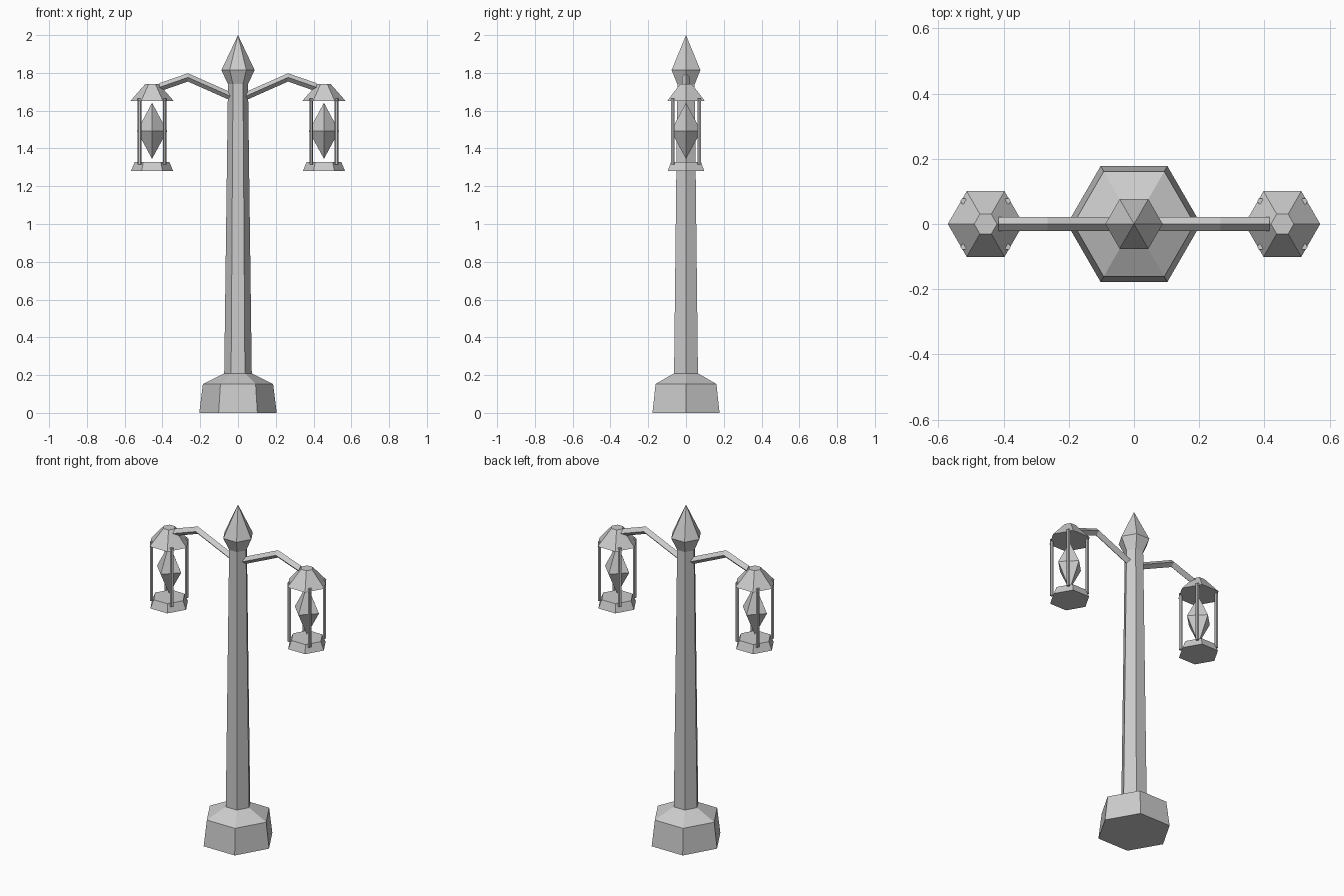
import bpy
import bmesh
from math import cos, sin, tau

cube = bpy.data.objects.get("Cube")
if cube:
    bpy.data.objects.remove(cube, do_unlink=True)

grey = bpy.data.materials.new("light_grey_stone")
grey.use_nodes = True
COLOUR = (0.6, 0.6, 0.6, 1)
grey.diffuse_color = COLOUR
grey.node_tree.nodes["Principled BSDF"].inputs["Base Color"].default_value = COLOUR


def loft(name, sections):
    """Bridge matching point loops; a one-point loop makes a tip, open ends get capped."""
    bm = bmesh.new()
    loops = [[bm.verts.new(p) for p in section] for section in sections]
    for a, b in zip(loops, loops[1:]):
        count = max(len(a), len(b))
        for i in range(count):
            j = (i + 1) % count
            if len(a) == 1:
                bm.faces.new((a[0], b[j], b[i]))
            elif len(b) == 1:
                bm.faces.new((a[i], a[j], b[0]))
            else:
                bm.faces.new((a[i], a[j], b[j], b[i]))
    for end in (loops[0], loops[-1]):
        if len(end) > 2:
            bm.faces.new(end)
    bmesh.ops.recalc_face_normals(bm, faces=bm.faces)
    mesh = bpy.data.meshes.new(name)
    bm.to_mesh(mesh)
    bm.free()
    mesh.materials.append(grey)
    obj = bpy.data.objects.new(name, mesh)
    bpy.context.collection.objects.link(obj)
    return obj


def turned(name, profile, x=0, y=0, sides=6):
    """Faceted upright part from (radius, height) pairs."""
    return loft(name, [
        [(x + r * cos(tau * i / sides), y + r * sin(tau * i / sides), z)
         for i in range(sides if r else 1)]
        for r, z in profile])


# Central column
turned("base", [(0.205, 0), (0.186, 0.153), (0.072, 0.21)])
turned("post", [(0.073, 0.205), (0.053, 1.745)])
turned("finial", [(0.053, 1.74), (0.088, 1.815), (0, 2)])

# Arms and lanterns, one on each side
ARM_PATH = [(0.03, 1.672), (0.265, 1.776), (0.415, 1.724)]
ARM_HALF = 0.022
LANTERN_X = 0.455

for side, s in (("left", 1), ("right", -1)):
    loft(f"{side}_arm", [
        [(s * x, ARM_HALF * cos(tau * i / 4), z + ARM_HALF * sin(tau * i / 4))
         for i in range(4)]
        for x, z in ARM_PATH])

    cx = s * LANTERN_X
    turned(f"{side}_lantern_roof", [(0.116, 1.65), (0.035, 1.742)], cx)
    turned(f"{side}_lantern_floor", [(0.112, 1.28), (0.092, 1.328)], cx)
    turned(f"{side}_lantern_crystal", [(0, 1.345), (0.08, 1.492), (0, 1.642)], cx, sides=4)
    for dx in (-1, 1):
        for dy in (-1, 1):
            turned(f"{side}_lantern_bar", [(0.01, 1.315), (0.01, 1.665)],
                   cx + dx * 0.067, dy * 0.07)
